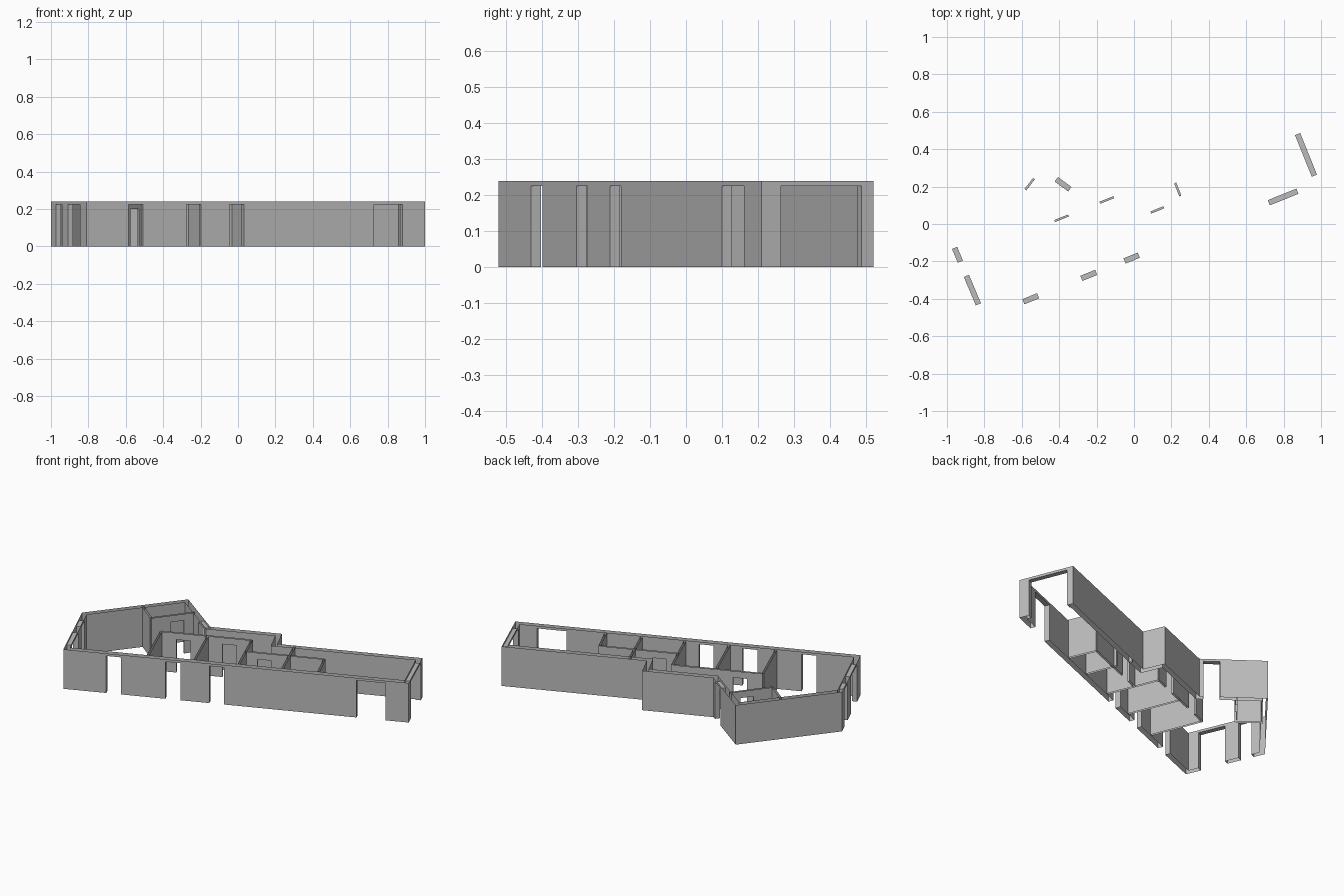
import bpy
import bmesh
from mathutils import Vector

if "Cube" in bpy.data.objects:
    bpy.data.objects.remove(bpy.data.objects["Cube"], do_unlink=True)

HEIGHT = 0.24
OUTER_HEAD = 0.225
INNER_HEAD = 0.2
OUTER_THICK = 0.03
INNER_THICK = 0.012

plaster = bpy.data.materials.new("grey plaster")
plaster.use_nodes = True
plaster.diffuse_color = (0.5, 0.5, 0.5, 1)
plaster.node_tree.nodes["Principled BSDF"].inputs["Base Color"].default_value = (0.5, 0.5, 0.5, 1)


def quad(bm, *pts):
    bm.faces.new([bm.verts.new(p) for p in pts])


def panel(bm, a, b, z0, z1):
    quad(bm, (a.x, a.y, z0), (b.x, b.y, z0), (b.x, b.y, z1), (a.x, a.y, z1))


def add_wall(bm, o0, o1, i0, i1, openings, head, ends=False):
    """Two open-topped skins with lined doorways; openings are (x, y, width)."""
    d = (o1 - o0).normalized()
    cuts = []
    for x, y, w in openings:
        t = (Vector((x, y)) - o0).dot(d)
        cuts += [t - w / 2, t + w / 2]
    cuts.sort()
    outer = [o0] + [o0 + d * t for t in cuts] + [o1]
    inner = [i0] + [i0 + d * (t - (i0 - o0).dot(d)) for t in cuts] + [i1]
    for k in range(len(outer) - 1):
        a, b, c, e = outer[k], outer[k + 1], inner[k + 1], inner[k]
        is_door = k % 2 == 1
        z0 = head if is_door else 0
        panel(bm, a, b, z0, HEIGHT)
        panel(bm, c, e, z0, HEIGHT)
        if is_door:
            panel(bm, a, e, 0, head)
            panel(bm, c, b, 0, head)
            quad(bm, *[(p.x, p.y, head) for p in (a, e, c, b)])
    if ends:
        panel(bm, inner[0], outer[0], 0, HEIGHT)
        panel(bm, outer[-1], inner[-1], 0, HEIGHT)


def finish(bm, name):
    mesh = bpy.data.meshes.new(name)
    bm.to_mesh(mesh)
    bm.free()
    mesh.materials.append(plaster)
    bpy.context.collection.objects.link(bpy.data.objects.new(name, mesh))


# Exterior walls: outline corners, counter-clockwise, with mitred inner skin
outline = [Vector(p) for p in (
    (-0.81, -0.52), (1.0, 0.21), (0.875, 0.52), (0.114, 0.213),
    (0.06, 0.335), (-0.315, 0.184), (-0.62, 0.408), (-1.0, -0.07))]
doors = {
    0: [(-0.555, -0.392, 0.085), (-0.245, -0.267, 0.085), (-0.015, -0.176, 0.082), (0.795, 0.15, 0.165)],
    1: [(0.92, 0.37, 0.24)],
    5: [(-0.37, 0.225, 0.09)],
    7: [(-0.945, -0.165, 0.08), (-0.868, -0.355, 0.165)],
}


def inset(k):
    p = outline[k]
    d0 = (p - outline[k - 1]).normalized()
    d1 = (outline[(k + 1) % len(outline)] - p).normalized()
    n0, n1 = Vector((-d0.y, d0.x)), Vector((-d1.y, d1.x))
    return p + (n0 + n1) * OUTER_THICK / (1 + n0.dot(n1))


bm = bmesh.new()
for k in range(len(outline)):
    j = (k + 1) % len(outline)
    add_wall(bm, outline[k], outline[j], inset(k), inset(j), doors.get(k, []), OUTER_HEAD)
finish(bm, "exterior_walls")

# Interior partitions: name, start, end, doorways
partitions = [
    ("corridor_wall", (-0.505, -0.017), (-0.03, 0.175), [(-0.387, 0.03, 0.08), (-0.145, 0.128, 0.08)]),
    ("room_divider_1", (-0.505, -0.017), (-0.386, -0.313), []),
    ("room_divider_2", (-0.26, 0.082), (-0.141, -0.214), []),
    ("room_divider_3", (-0.03, 0.175), (0.09, -0.12), []),
    ("room_divider_4", (0.212, 0.24), (0.318, -0.028), [(0.235, 0.185, 0.075)]),
    ("room_divider_5", (0.44, 0.202), (0.507, 0.047), []),
    ("inner_room_wall", (0.027, 0.036), (0.44, 0.202), [(0.125, 0.075, 0.075)]),
    ("corner_room_wall", (-0.65, 0.095), (-0.495, 0.293), [(-0.56, 0.215, 0.075)]),
    ("corner_room_end", (-0.65, 0.095), (-0.77, 0.188), []),
]
for name, start, end, openings in partitions:
    a, b = Vector(start), Vector(end)
    d = (b - a).normalized()
    off = Vector((-d.y, d.x)) * INNER_THICK / 2
    bm = bmesh.new()
    add_wall(bm, a - off, b - off, a + off, b + off, openings, INNER_HEAD, ends=True)
    finish(bm, name)
